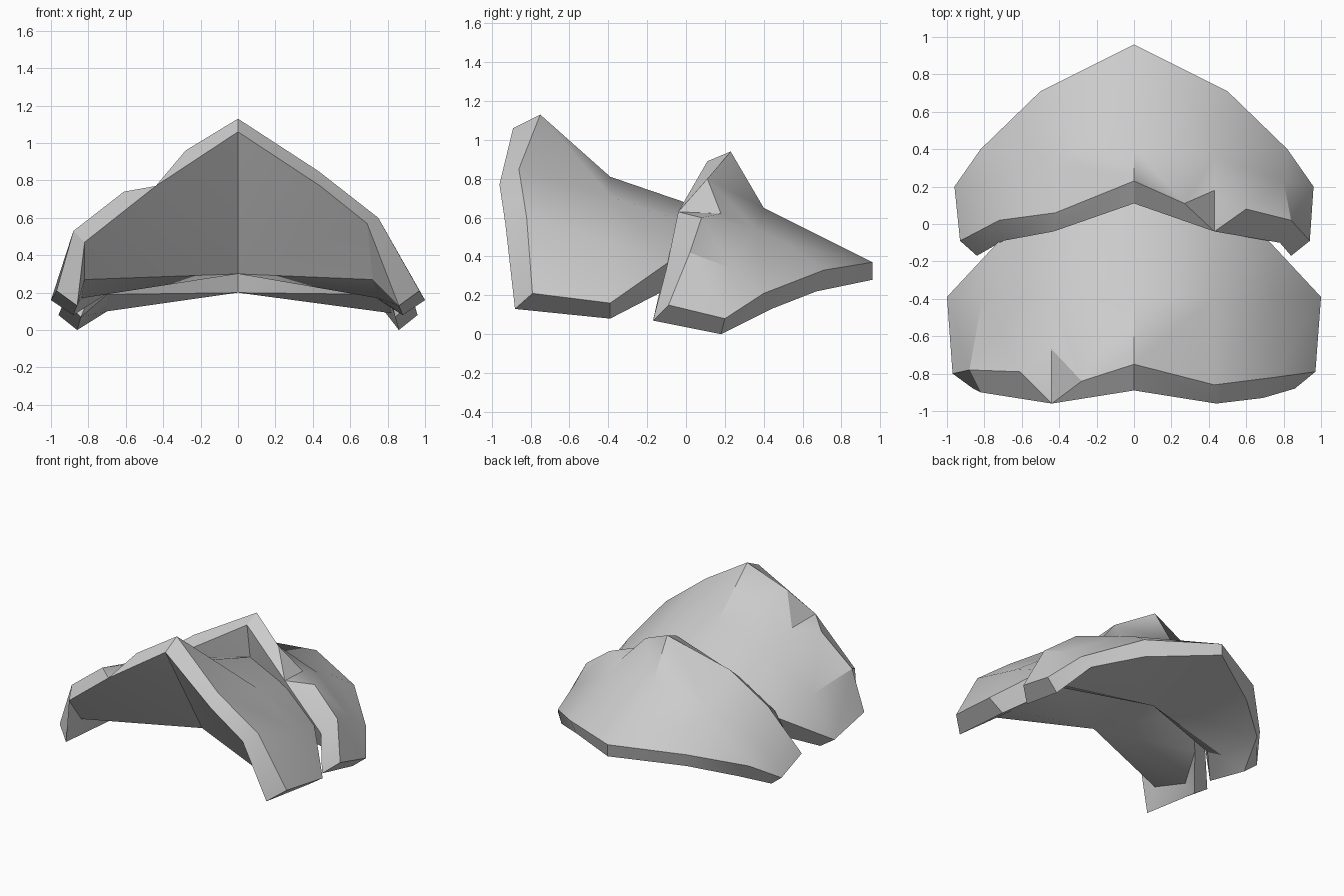
import bpy
import bmesh
import math
from mathutils import Vector

old = bpy.data.objects.get("Cube")
if old:
    bpy.data.objects.remove(old, do_unlink=True)

# One plain grey for the whole armour
grey = bpy.data.materials.new("plain_grey")
grey.use_nodes = True
colour = (0.6, 0.6, 0.6, 1)
grey.diffuse_color = colour
grey.node_tree.nodes["Principled BSDF"].inputs["Base Color"].default_value = colour


def build_plate(name, half, chip, chip_side, hollow):
    """Faceted shield plate: outer skin, bevelled rim, underside fanned to a hollow point."""
    bm = bmesh.new()
    made = {}

    def vert(co):
        key = tuple(round(c, 3) for c in co)
        if key not in made:
            made[key] = bm.verts.new(Vector(key))
        return made[key]

    def face(*points):
        bm.faces.new([vert(p) for p in points])

    for side in (1, -1):
        chipped = side == chip_side
        source = {**half, **chip} if chipped else half
        pts = {k: [(side * x if x else 0.0, y, z) for x, y, z in v]
               for k, v in source.items()}
        rim, mid, tail, inner = (pts[k] for k in ("rim", "mid", "tail", "inner"))

        # Front half of the outer skin, with a broken notch on one side
        if chipped:
            left, dent, right = pts["notch"]
            tip = inner[1]
            face(rim[0], left, mid[0])
            face(left, dent, mid[1], mid[0])
            face(dent, right, mid[1])
            face(right, rim[2], mid[2], mid[1])
            face(left, dent, tip)
            face(dent, right, tip)
            face(rim[0], left, tip, inner[0])
            face(right, rim[2], inner[2], tip)
        else:
            for i in range(2):
                face(rim[i], rim[i + 1], mid[i + 1], mid[i])
                face(rim[i], rim[i + 1], inner[i + 1], inner[i])
        face(rim[2], rim[3], mid[3], mid[2])

        # Rear half of the outer skin, tapering to the tail
        bend = pts["bend"][0]
        face(mid[2], mid[3], tail[0])
        face(mid[1], mid[2], tail[0], bend)
        face(bend, tail[0], tail[1])
        face(mid[0], mid[1], bend, tail[2])
        face(bend, tail[1], tail[2])

        # Edge band around the side and back
        edge = [rim[2], rim[3], mid[3]] + tail
        for i in range(len(edge) - 1):
            face(edge[i], edge[i + 1], inner[i + 3], inner[i + 2])

        # Concave underside, with a sloped wall above the side edge
        upper, lower = pts["lobe"]
        face(inner[2], inner[3], upper)
        face(inner[3], inner[4], lower, upper)
        face(inner[4], inner[5], lower)
        fan = inner[:3] + [upper, lower] + inner[5:]
        for a, b in zip(fan, fan[1:]):
            face(a, b, hollow)

    bmesh.ops.recalc_face_normals(bm, faces=bm.faces[:])
    mesh = bpy.data.meshes.new(name)
    bm.to_mesh(mesh)
    bm.free()
    mesh.materials.append(grey)
    obj = bpy.data.objects.new(name, mesh)
    bpy.context.collection.objects.link(obj)
    bpy.ops.object.select_all(action="DESELECT")
    obj.select_set(True)
    bpy.context.view_layer.objects.active = obj
    bpy.ops.object.shade_smooth_by_angle(angle=math.radians(30))
    return obj


# Larger front plate
front_inner = [(0, -.89, 1.06), (.44, -.96, .77), (.69, -.93, .57), (.86, -.88, .13),
               (.88, -.39, .08), (.66, -.12, .22), (.46, .09, .36), (0, .35, .46)]
front_half = {
    "rim": [(0, -.75, 1.13), (.43, -.86, .85), (.75, -.82, .6), (.97, -.79, .21)],
    "mid": [(0, -.39, .81), (.43, -.39, .71), (.77, -.39, .47), (1, -.39, .16)],
    "bend": [(.43, -.08, .6)],
    "tail": [(.72, -.09, .37), (.5, .12, .45), (0, .37, .55)],
    "inner": front_inner,
    "lobe": [(.72, -.75, .27), (.75, -.44, .17)],
}
front_chip = {
    "rim": front_half["rim"][:2] + [(.88, -.78, .53), (.97, -.8, .21)],
    "mid": front_half["mid"][:2] + [(.81, -.39, .46), (1, -.39, .16)],
    "inner": front_inner[:2] + [(.82, -.9, .47)] + front_inner[3:],
    "lobe": [(.82, -.75, .27), (.84, -.44, .17)],
    "notch": [(.28, -.84, .96), (.44, -.67, .77), (.61, -.79, .74)],
}
build_plate("front_shoulder_plate", front_half, front_chip, -1, (0, -.44, .3))

# Smaller rear plate
rear_inner = [(0, .11, .89), (.43, -.04, .63), (.7, -.09, .42), (.84, -.17, .07),
              (.86, .18, 0), (.76, .44, .13), (.47, .67, .22), (0, .96, .28)]
rear_half = {
    "rim": [(0, .23, .94), (.42, .06, .72), (.72, .02, .5), (.93, -.09, .15)],
    "mid": [(0, .4, .65), (.43, .36, .54), (.77, .23, .36), (.96, .2, .08)],
    "bend": [(.43, .53, .46)],
    "tail": [(.82, .4, .21), (.5, .71, .33), (0, .96, .37)],
    "inner": rear_inner,
    "lobe": [(.7, -.03, .19), (.7, .12, .1)],
}
rear_chip = {
    "rim": rear_half["rim"][:2] + [(.84, .02, .42), (.94, -.09, .15)],
    "mid": rear_half["mid"][:2] + [(.8, .23, .34), (.96, .2, .08)],
    "inner": rear_inner[:2] + [(.78, -.1, .34)] + rear_inner[3:],
    "lobe": [(.8, -.04, .19), (.82, .16, .09)],
    "notch": [(.27, .11, .8), (.43, .18, .62), (.6, .08, .6)],
}
build_plate("rear_shoulder_plate", rear_half, rear_chip, 1, (0, .21, .2))
